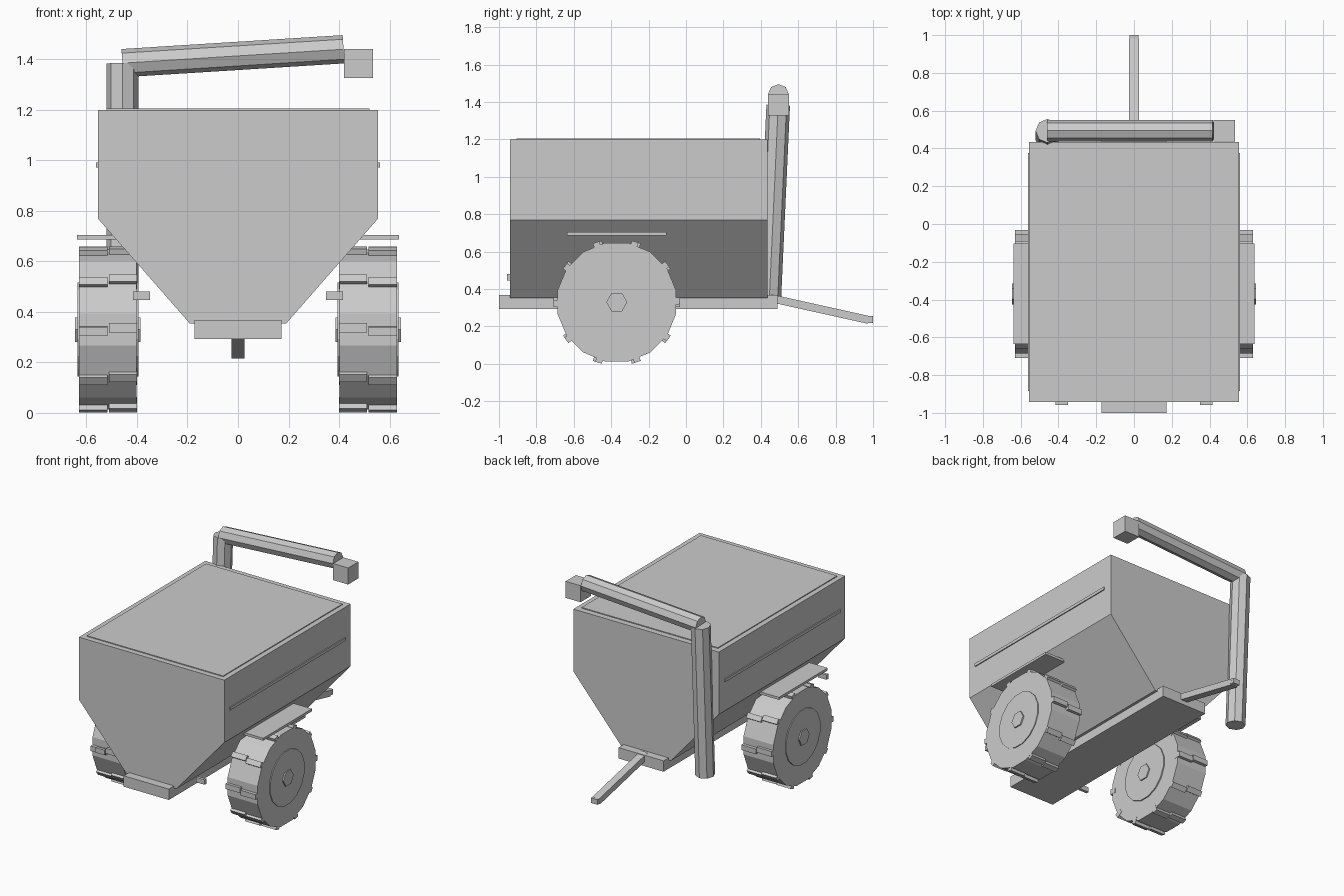
import bpy, bmesh
from math import radians, pi, cos, sin
from mathutils import Vector, Matrix

if "Cube" in bpy.data.objects:
    bpy.data.objects.remove(bpy.data.objects["Cube"])


def finish(name, bm):
    bmesh.ops.recalc_face_normals(bm, faces=bm.faces)
    me = bpy.data.meshes.new(name)
    bm.to_mesh(me)
    bm.free()
    ob = bpy.data.objects.new(name, me)
    bpy.context.collection.objects.link(ob)
    return ob


def add_box(bm, x, y, z, mat=Matrix()):
    size = Matrix.Diagonal((x[1] - x[0], y[1] - y[0], z[1] - z[0], 1))
    mid = Matrix.Translation((sum(x) / 2, sum(y) / 2, sum(z) / 2))
    bmesh.ops.create_cube(bm, size=1, matrix=mat @ mid @ size)


def box(name, x, y, z):
    bm = bmesh.new()
    add_box(bm, x, y, z)
    return finish(name, bm)


def prism(name, profile, y0, y1):
    """Extrude an xz profile along y."""
    bm = bmesh.new()
    face = bm.faces.new([bm.verts.new((x, y0, z)) for x, z in profile])
    ext = bmesh.ops.extrude_face_region(bm, geom=[face])
    bmesh.ops.translate(bm, vec=(0, y1 - y0, 0),
                        verts=[v for v in ext["geom"] if isinstance(v, bmesh.types.BMVert)])
    return finish(name, bm)


def tube(name, a, b, radius, sides, spin=0):
    a, b = Vector(a), Vector(b)
    d = b - a
    rot = d.to_track_quat('Z', 'Y').to_matrix().to_4x4()
    bm = bmesh.new()
    bmesh.ops.create_cone(bm, cap_ends=True, segments=sides, radius1=radius, radius2=radius,
                          depth=d.length,
                          matrix=Matrix.Translation((a + b) / 2) @ rot @ Matrix.Rotation(spin, 4, 'Z'))
    return finish(name, bm)


def x_ring(name, x0, x1, radius, sides, phase):
    """Polygonal disc around the wheel axis; phase sets the first corner from +y."""
    bm = bmesh.new()
    pts = [(radius * cos(phase + 2 * pi * i / sides), radius * sin(phase + 2 * pi * i / sides))
           for i in range(sides)]
    loops = [[bm.verts.new((x, WY + p, WZ + q)) for p, q in pts] for x in (x0, x1)]
    for loop in loops:
        bm.faces.new(loop)
    for i in range(sides):
        j = (i + 1) % sides
        bm.faces.new((loops[0][i], loops[0][j], loops[1][j], loops[1][i]))
    return finish(name, bm)


def mirror(*obs):
    for ob in obs:
        ob.modifiers.new("mirror", 'MIRROR').use_axis = (True, False, False)


WY, WZ = -0.37, 0.33

# Hopper with sloped lower sides, thin cover on top
prism("hopper", [(-0.555, 1.2), (0.555, 1.2), (0.555, 0.77),
                 (0.19, 0.353), (-0.19, 0.353), (-0.555, 0.77)], -0.942, 0.435)
box("hopper_cover", (-0.52, 0.52), (-0.905, 0.395), (1.19, 1.206))

# Frame beam, drawbar and hitch
box("frame_beam", (-0.172, 0.172), (-1.0, 0.49), (0.293, 0.368))
tilt = Matrix.Translation((0, 0.45, 0.352)) @ Matrix.Rotation(radians(-12.5), 4, 'X')
bm = bmesh.new()
add_box(bm, (-0.026, 0.026), (0, 0.54), (-0.021, 0.021), tilt)
finish("drawbar", bm)
box("hitch", (-0.025, 0.025), (0.97, 1.0), (0.22, 0.255))

# Side rails, fenders and front markers
mirror(box("side_rail", (0.545, 0.562), (-0.885, 0.375), (0.972, 0.992)),
       box("fender", (0.475, 0.637), (-0.635, -0.103), (0.687, 0.704)),
       box("marker", (0.349, 0.416), (-0.958, -0.938), (0.447, 0.481)))

# Wheels: tyre, rim disc, hexagonal hub
mirror(x_ring("tyre", 0.402, 0.63, 0.323, 16, pi / 16),
       x_ring("rim", 0.394, 0.636, 0.19, 16, pi / 16),
       x_ring("hub", 0.386, 0.645, 0.056, 6, 0))

# Two staggered rows of tread lugs
bm = bmesh.new()
for (x0, x1), shift in (((0.4, 0.511), -1.2), ((0.516, 0.629), 1.2)):
    for i in range(10):
        m = Matrix.Translation((0, WY, WZ)) @ Matrix.Rotation(radians(36 * i + shift), 4, 'X')
        add_box(bm, (x0, x1), (0.29, 0.338), (-0.018, 0.018), m)
mirror(finish("tread_lugs", bm))

# Unloading auger: upright tube, cross tube and spout
tube("auger_upright", (-0.458, 0.445, 0.335), (-0.458, 0.493, 1.383), 0.063, 8)
tube("auger_arm", (-0.458, 0.494, 1.385), (0.418, 0.494, 1.44), 0.056, 8)
box("auger_spout", (0.42, 0.534), (0.438, 0.55), (1.327, 1.441))
